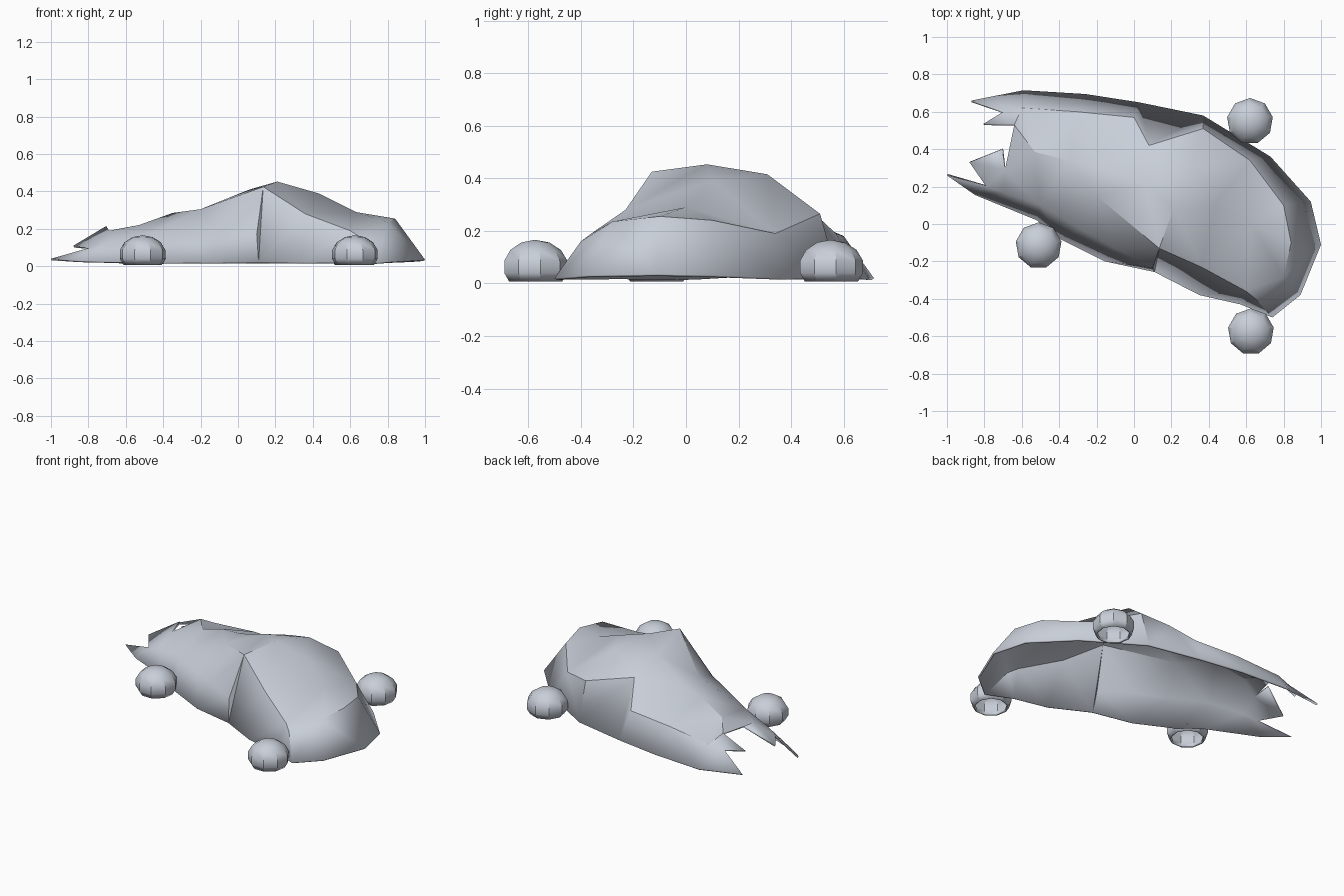
import bpy, bmesh, math
from mathutils import Vector
from mathutils.geometry import delaunay_2d_cdt

if "Cube" in bpy.data.objects:
    bpy.data.objects.remove(bpy.data.objects["Cube"])

grey = bpy.data.materials.new("pale blue grey")
grey.diffuse_color = (0.58, 0.62, 0.69, 1)
grey.use_nodes = True
grey.node_tree.nodes["Principled BSDF"].inputs["Base Color"].default_value = grey.diffuse_color


def finish(name, bm, thickness, angle):
    """Turn a bmesh into a thin-walled object."""
    bmesh.ops.recalc_face_normals(bm, faces=bm.faces[:])
    if sum(f.normal.z * f.calc_area() for f in bm.faces) < 0:
        bmesh.ops.reverse_faces(bm, faces=bm.faces[:])
    me = bpy.data.meshes.new(name)
    bm.to_mesh(me)
    bm.free()
    me.materials.append(grey)
    ob = bpy.data.objects.new(name, me)
    bpy.context.collection.objects.link(ob)
    bpy.ops.object.select_all(action='DESELECT')
    ob.select_set(True)
    bpy.context.view_layer.objects.active = ob
    bpy.ops.object.shade_smooth_by_angle(angle=math.radians(angle))
    mod = ob.modifiers.new("wall", 'SOLIDIFY')
    mod.thickness = thickness
    mod.offset = -1
    return ob


# Rim of the shell, counter-clockwise from the long torn prong
rim = [
    (-1.0, .26, .04), (-.85, .155, .03), (-.52, .02, .02), (-.395, -.08, .02),
    (-.155, -.20, .02), (.11, -.257, .02), (.35, -.38, .02), (.57, -.43, .02),
    (.74, -.50, .02), (.89, -.38, .03), (1.0, -.11, .035), (.945, .12, .03),
    (.73, .36, .02), (.37, .58, .02), (.03, .65, .02), (-.26, .695, .02),
    (-.59, .715, .02), (-.87, .66, .04),
    # torn teeth on the left end
    (-.70, .60, .13), (-.805, .535, .13), (-.64, .53, .20), (-.69, .29, .19),
    (-.705, .40, .215), (-.88, .33, .11), (-.79, .20, .10),
]
# Crests and creases of the crumpled body
crest = [
    (.135, -.13, .425), (.21, .08, .453), (.30, .31, .415), (.06, .21, .41),
    (-.20, .15, .305), (-.20, .31, .305), (-.35, .34, .285), (-.53, .385, .22),
    (.43, .10, .39), (.63, .0, .29), (.84, -.10, .255), (.80, .10, .24),
    (.80, -.28, .235), (.65, -.40, .16), (.36, -.23, .28), (.60, -.36, .19),
    (.10, -.235, .17), (.62, .34, .19), (.37, .51, .265), (.0, .57, .19),
    (.08, .42, .33), (-.30, .60, .18), (-.60, .62, .15), (-.50, .10, .16),
    (-.28, -.03, .17), (-.70, .17, .13), (-.10, -.13, .18),
]
pts = rim + crest
n = len(rim)
# Folds that must stay as edges
folds = [(4, 0), (0, 1), (1, 2), (4, 3), (3, 1), (0, 14), (14, 15), (2, 18),
         (18, 17), (17, 11), (11, 10), (10, 12), (12, 13), (4, 5), (5, 6), (6, 7),
         (1, 8), (8, 9), (9, 10), (3, 2)]
co, _, faces, orig, _, _ = delaunay_2d_cdt(
    [Vector(p[:2]) for p in pts], [(a + n, b + n) for a, b in folds],
    [list(range(n))], 1, 1e-5)
bm = bmesh.new()
vs = []
for c, o in zip(co, orig):
    vs.append(bm.verts.new((c.x, c.y, pts[o[0]][2] if o else .2)))
for f in faces:
    bm.faces.new([vs[i] for i in f])
finish("crumpled_shell", bm, 0.012, 32)

# Three loose domes standing around the shell
for name, x, y in (("back_right_dome", .62, .55), ("front_right_dome", .625, -.575),
                   ("front_left_dome", -.51, -.115)):
    bm = bmesh.new()
    bmesh.ops.create_uvsphere(bm, u_segments=9, v_segments=7, radius=1)
    bmesh.ops.bisect_plane(bm, geom=bm.verts[:] + bm.edges[:] + bm.faces[:],
                           plane_co=(0, 0, -.55), plane_no=(0, 0, -1), clear_outer=True)
    for v in bm.verts:
        v.co = Vector((x + v.co.x * .127, y + v.co.y * .127, .063 + v.co.z * .103))
    finish(name, bm, 0.012, 32)
